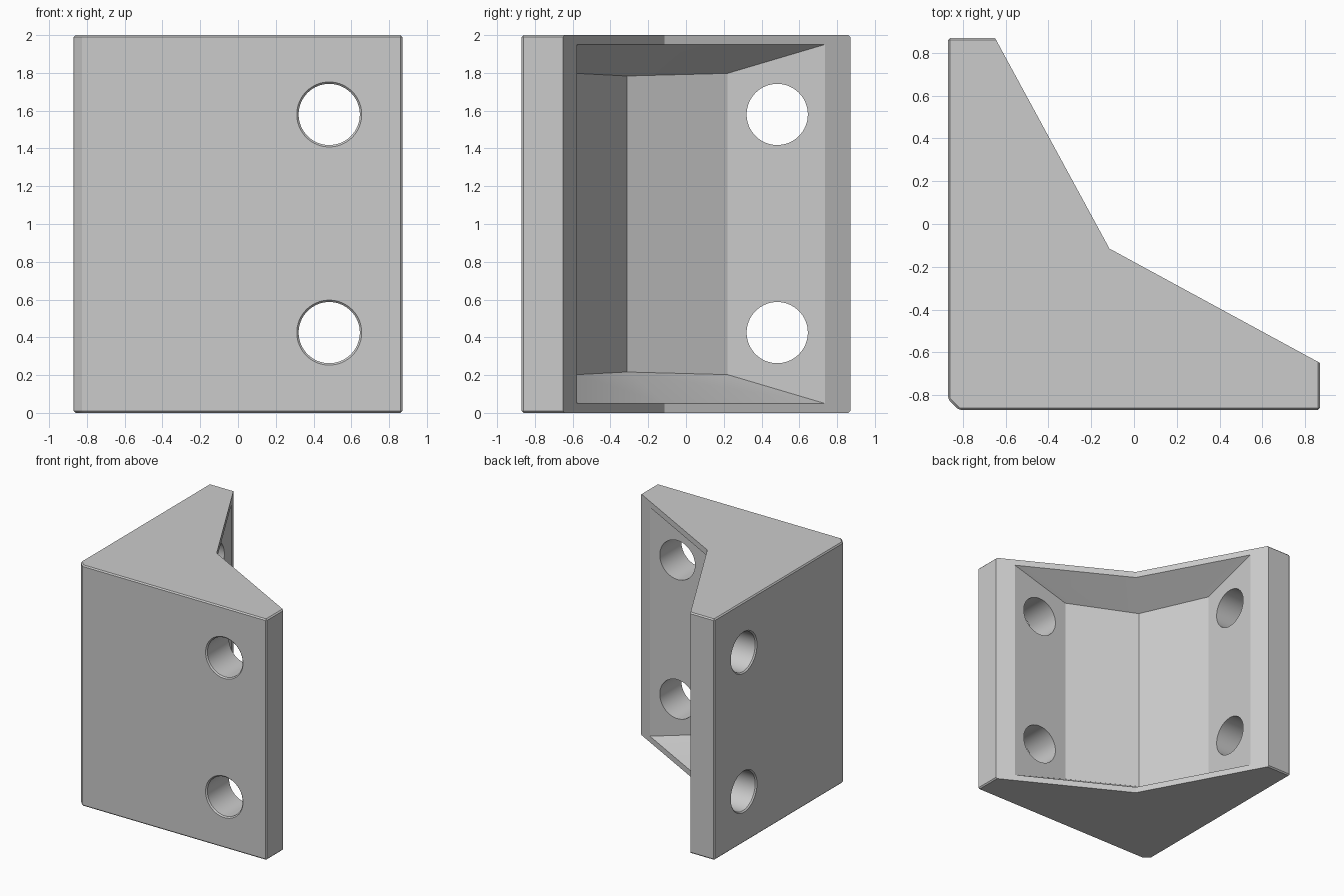
import bpy, bmesh, math
from mathutils import Vector, Matrix

cube = bpy.data.objects.get("Cube")
if cube:
    bpy.data.objects.remove(cube, do_unlink=True)

H = 2.0     # height
E = 0.87    # half width of the bracket
grey = bpy.data.materials.new("light grey")
grey.use_nodes = True
grey.diffuse_color = (0.6, 0.6, 0.6, 1)
grey.node_tree.nodes["Principled BSDF"].inputs["Base Color"].default_value = (0.6, 0.6, 0.6, 1)


def finish(name, bm, cutter=True):
    bmesh.ops.recalc_face_normals(bm, faces=bm.faces)
    mesh = bpy.data.meshes.new(name)
    bm.to_mesh(mesh)
    bm.free()
    obj = bpy.data.objects.new(name, mesh)
    bpy.context.collection.objects.link(obj)
    mesh.materials.append(grey)
    obj.hide_render = cutter
    return obj


def loft(bm, rings):
    """Skin closed rings of points and cap both ends."""
    rows = [[bm.verts.new(p) for p in ring] for ring in rings]
    n = len(rows[0])
    for a, b in zip(rows, rows[1:]):
        for i in range(n):
            j = (i + 1) % n
            bm.faces.new((a[i], a[j], b[j], b[i]))
    bm.faces.new(rows[0])
    bm.faces.new(rows[-1])


# Body: angled outline extruded upward, fine bevel on the outer edges
outline = [(-E, E), (-0.65, E), (-0.115, -0.115), (E, -0.65), (E, -E), (-0.82, -E), (-E, -0.82)]
bm = bmesh.new()
loft(bm, [[(x, y, z) for x, y in outline] for z in (0, H)])
bmesh.ops.recalc_face_normals(bm, faces=bm.faces)
bm.normal_update()
outer = [e for e in bm.edges
         if not any(f.normal.x > 0.1 and f.normal.y > 0.1 for f in e.link_faces)]
bmesh.ops.bevel(bm, geom=outer, offset=0.01, segments=1, affect='EDGES')
body = finish("bracket_body", bm, False)

# Recess: floor follows the plates, top and bottom slope in with depth
slant = Vector((0.985, 0.535)).normalized()
floor = [Vector(p) for p in ((-0.577, 0.22), (-0.313, -0.313), (0.22, -0.577))]
mouth = [Vector(p) for p in ((-0.577, 0.735), (-0.115, -0.115), (0.735, -0.577))]
bm = bmesh.new()
rings = []
for s in (-1, 1):
    inner = []
    for p in floor:
        q = p if p.y >= p.x else p.yx
        depth = (Vector((-0.65, E)) - q).dot(slant)
        inner.append(Vector((p.x, p.y, 1 + s * (0.95 - 0.62 * depth))))
    rim = [Vector((p.x, p.y, 1 + s * 0.95)) for p in mouth]
    rim = [b + (b - a) * 0.15 for a, b in zip(inner, rim)]
    rings.append((inner, rim))
verts = [[[bm.verts.new(p) for p in row] for row in pair] for pair in rings]
(low_in, low_out), (top_in, top_out) = verts
for inn, out in verts:
    for i in (0, 1):
        bm.faces.new((inn[i], inn[i + 1], out[i + 1], out[i]))
for i in (0, 1):
    bm.faces.new((low_in[i], low_in[i + 1], top_in[i + 1], top_in[i]))
    bm.faces.new((low_out[i], low_out[i + 1], top_out[i + 1], top_out[i]))
for i in (0, 2):
    bm.faces.new((low_in[i], low_out[i], top_out[i], top_in[i]))
cutters = [finish("recess_cutter", bm)]

# Screw holes: two per plate, chamfered on the outside
profile = [(0.182, -E - 0.01), (0.162, -E + 0.01), (0.162, -0.4)]
SIDES = 64
for plate in ("front", "side"):
    for z, level in ((0.425, "lower"), (1.58, "upper")):
        bm = bmesh.new()
        circle = [2 * math.pi * i / SIDES for i in range(SIDES)]
        loft(bm, [[(0.483 + r * math.cos(a), y, z + r * math.sin(a)) for a in circle]
                  for r, y in profile])
        if plate == "side":
            swap = Matrix(((0, 1, 0), (1, 0, 0), (0, 0, 1)))
            for v in bm.verts:
                v.co = swap @ v.co
        cutters.append(finish(f"{plate}_{level}_hole_cutter", bm))

# Cut the recess and holes, then drop the cutters
bpy.context.view_layer.objects.active = body
body.select_set(True)
for c in cutters:
    mod = body.modifiers.new(c.name, 'BOOLEAN')
    mod.operation = 'DIFFERENCE'
    mod.solver = 'EXACT'
    mod.object = c
    bpy.ops.object.modifier_apply(modifier=mod.name)
    bpy.data.objects.remove(c, do_unlink=True)
bpy.ops.object.shade_smooth_by_angle(angle=math.radians(20))
